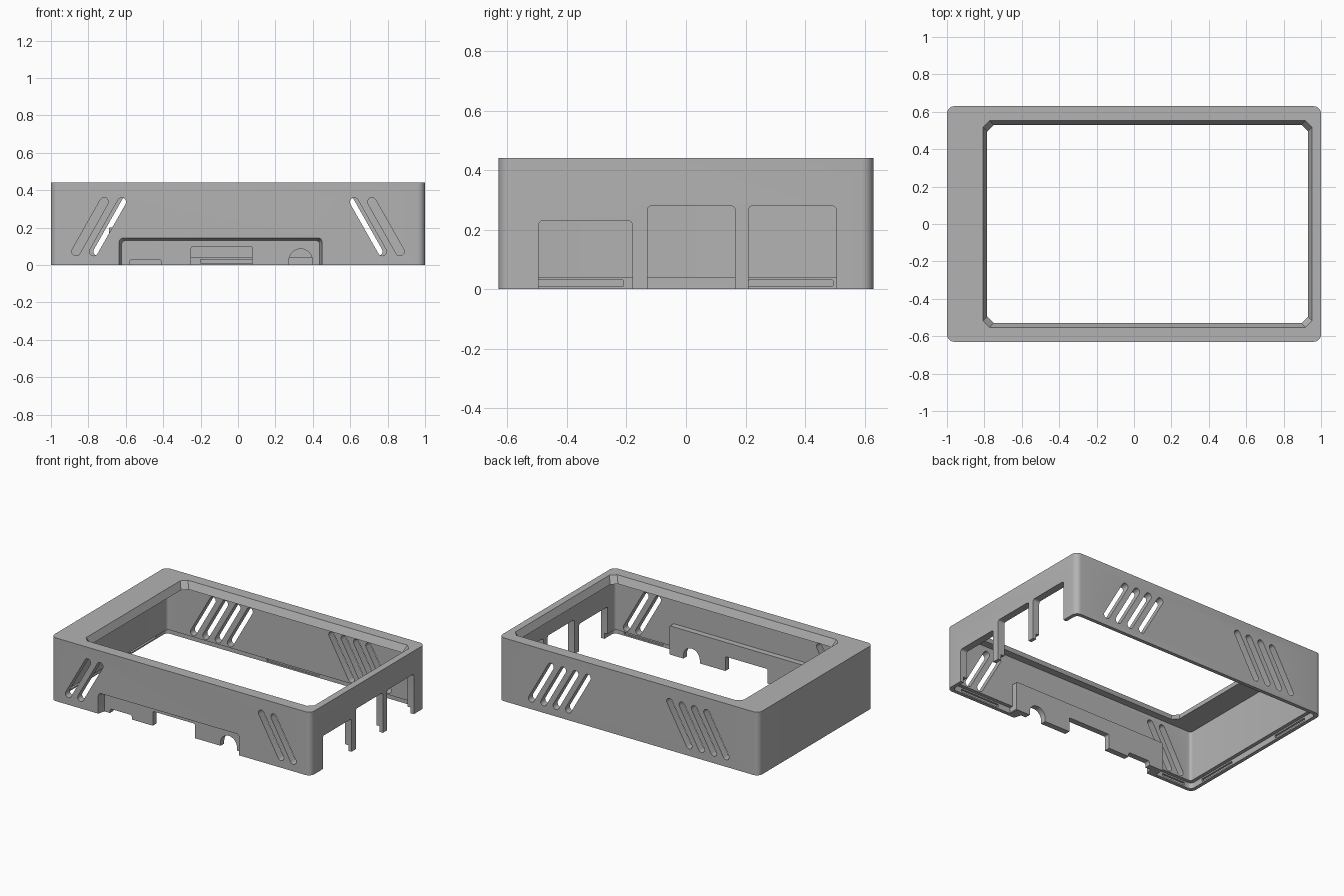
import bpy, bmesh, math
from mathutils import Vector

old = bpy.data.objects.get("Cube")
if old:
    bpy.data.objects.remove(old, do_unlink=True)

H = 0.44      # case height
X, Y = 1.0, 0.63
WALL = 0.05

grey = bpy.data.materials.new("mid grey plastic")
grey.use_nodes = True
grey.diffuse_color = (0.45, 0.45, 0.45, 1)
grey.node_tree.nodes["Principled BSDF"].inputs["Base Color"].default_value = (0.45, 0.45, 0.45, 1)


def rounded(u0, u1, v0, v1, r, steps=6):
    """Rectangle outline with rounded (or chamfered, steps=1) corners."""
    pts = []
    for i, (cu, cv) in enumerate([(u1 - r, v1 - r), (u0 + r, v1 - r), (u0 + r, v0 + r), (u1 - r, v0 + r)]):
        for k in range(steps + 1):
            a = math.pi / 2 * (i + k / steps)
            pts.append((cu + r * math.cos(a), cv + r * math.sin(a)))
    return pts


def capsule(a, b, r, steps=8):
    """Outline of a round-ended slot from a to b."""
    a, b = Vector(a), Vector(b)
    base = math.atan2(b.y - a.y, b.x - a.x)
    pts = []
    for c, start in ((b, base - math.pi / 2), (a, base + math.pi / 2)):
        for k in range(steps + 1):
            t = start + math.pi * k / steps
            pts.append((c.x + r * math.cos(t), c.y + r * math.sin(t)))
    return pts


def loft(name, axis, d0, loop0, d1, loop1=None):
    """Solid between two matching outlines placed along an axis."""
    place = {"x": lambda u, v, d: (d, u, v),
             "y": lambda u, v, d: (u, d, v),
             "z": lambda u, v, d: (u, v, d)}[axis]
    bm = bmesh.new()
    lo = [bm.verts.new(place(u, v, d0)) for u, v in loop0]
    hi = [bm.verts.new(place(u, v, d1)) for u, v in (loop1 or loop0)]
    bm.faces.new(lo)
    bm.faces.new(hi)
    n = len(lo)
    for i in range(n):
        j = (i + 1) % n
        bm.faces.new((lo[i], lo[j], hi[j], hi[i]))
    bmesh.ops.recalc_face_normals(bm, faces=bm.faces)
    mesh = bpy.data.meshes.new(name)
    bm.to_mesh(mesh)
    bm.free()
    mesh.materials.append(grey)
    ob = bpy.data.objects.new(name, mesh)
    bpy.context.collection.objects.link(ob)
    return ob


def combine(target, tool, operation="DIFFERENCE"):
    """Apply a boolean and discard the tool."""
    mod = target.modifiers.new("combine", "BOOLEAN")
    mod.operation, mod.solver, mod.object = operation, "EXACT", tool
    bpy.context.view_layer.objects.active = target
    bpy.ops.object.modifier_apply(modifier=mod.name)
    bpy.data.objects.remove(tool, do_unlink=True)


def cut(axis, d0, loop0, d1, loop1=None):
    combine(case, loft("cutter", axis, d0, loop0, d1, loop1))


def plan(inset, r):
    return rounded(-X + inset, X - inset, -Y + inset, Y - inset, r)


# Hollow shell, with a stepped lip inside the bottom rim
case = loft("case_shell", "z", 0, plan(0, 0.04), H)
cut("z", -0.1, plan(WALL, 0.02), H - 0.05)
cut("z", -0.1, plan(0.025, 0.03), 0.04)

# Screen opening with sloped sides and clipped corners
def screen(o):
    return rounded(-0.785 - o, 0.93 + o, -0.53 - o, 0.53 + o, 0.035, 1)

cut("z", H - 0.06, screen(-0.0045), H + 0.01, screen(0.027))

# Snap grooves in the lip
for v0, v1 in ((-0.5, -0.21), (0.21, 0.495)):
    cut("x", -0.988, rounded(v0, v1, 0.01, 0.03, 0.002, 1), -0.9)
cut("y", 0.618, rounded(-0.2, 0.2, 0.01, 0.03, 0.002, 1), 0.55)
for u0, u1 in ((-0.92, -0.74), (0.6, 0.9)):
    cut("y", -0.618, rounded(u0, u1, 0.01, 0.03, 0.002, 1), -0.55)

# Raised panel inside the front wall, then the connector recess outside it
panel = loft("connector_panel", "y", -0.607, rounded(-0.69, 0.505, 0, 0.2, 0.004, 1), -0.54)
combine(case, panel, "UNION")
cut("y", -0.64, rounded(-0.638, 0.453, -0.1, 0.148, 0.025),
    -0.58, rounded(-0.622, 0.437, -0.1, 0.13, 0.02))

# Connector cut-outs in the front
cut("y", -0.66, rounded(-0.58, -0.41, -0.05, 0.03, 0.015), -0.5)
cut("y", -0.66, rounded(-0.25, 0.075, -0.05, 0.1, 0.01), -0.5)
cut("y", -0.66, capsule((0.335, -0.1), (0.335, 0.023), 0.063, 16), -0.5)

# Large port openings in the +x side
for v0, v1, top in ((-0.495, -0.18, 0.23), (-0.13, 0.165, 0.28), (0.21, 0.505, 0.28)):
    cut("x", 0.9, rounded(v0, v1, -0.05, top, 0.015), 1.1)

# Slanted vents: pairs in the front, fours in the back, mirrored left to right
PITCH = 0.095
for s in (-1, 1):
    for i in range(2):
        low, high = 0.866 - i * PITCH, 0.716 - i * PITCH
        cut("y", -0.7, capsule((s * low, 0.072), (s * high, 0.337), 0.023), -0.56)
    for i in range(4):
        low, high = 0.75 - i * PITCH, 0.6 - i * PITCH
        cut("y", 0.56, capsule((s * low, 0.072), (s * high, 0.337), 0.023), 0.7)

# Smooth only the rounded corners
bpy.ops.object.select_all(action="DESELECT")
case.select_set(True)
bpy.context.view_layer.objects.active = case
bpy.ops.object.shade_smooth_by_angle(angle=math.radians(25))
